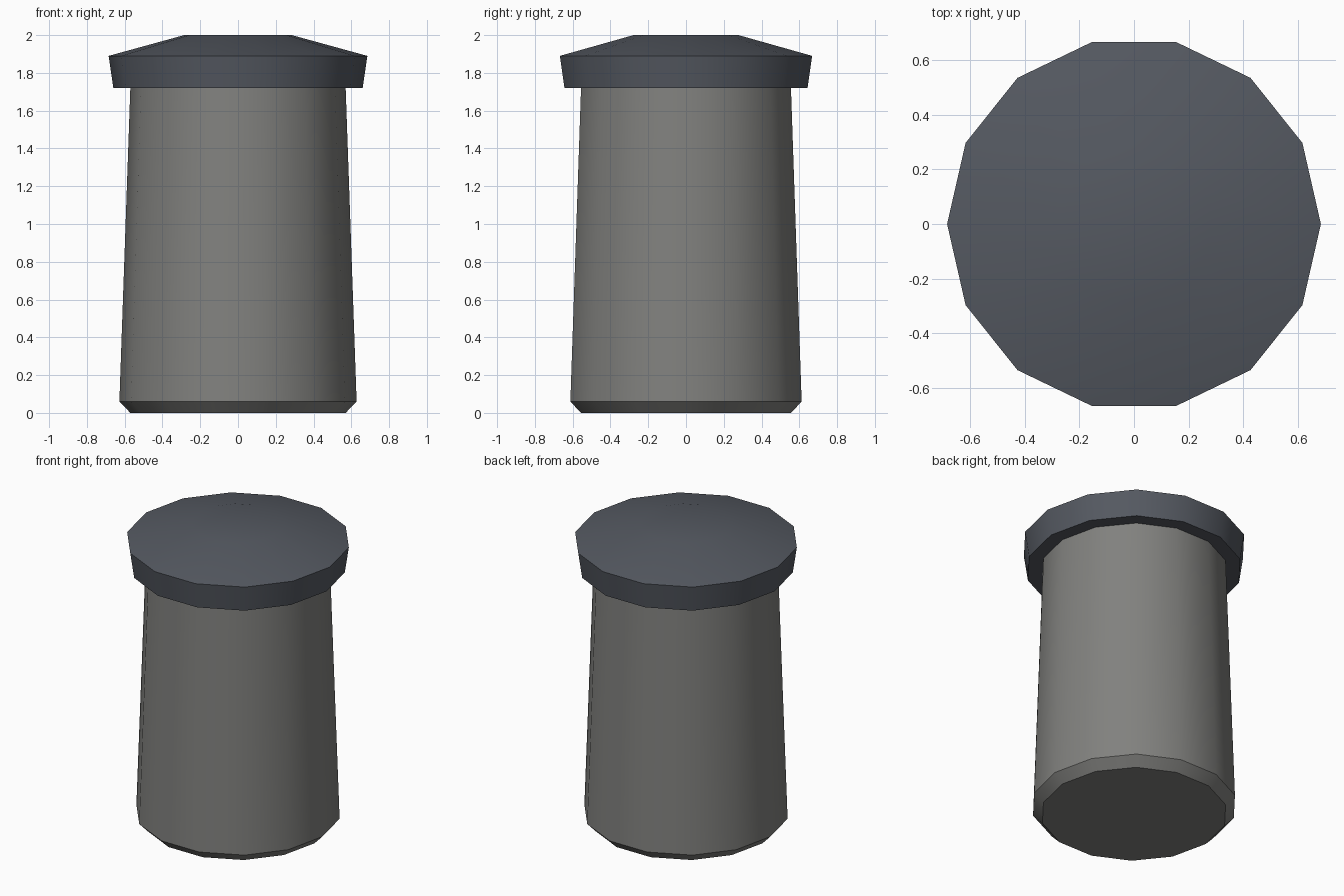
import bpy, bmesh
from math import pi, cos, sin, radians

if "Cube" in bpy.data.objects:
    bpy.data.objects.remove(bpy.data.objects["Cube"])

SIDES = 14


def turned(name, profile, color):
    """Closed, faceted solid of revolution from (radius, z) pairs, bottom to top."""
    bm = bmesh.new()
    rings = [[bm.verts.new((r * cos(2 * pi * i / SIDES), r * sin(2 * pi * i / SIDES), z))
              for i in range(SIDES)] for r, z in profile]
    for low, high in zip(rings, rings[1:]):
        for i in range(SIDES):
            j = (i + 1) % SIDES
            bm.faces.new((low[i], low[j], high[j], high[i]))
    bm.faces.new(rings[0][::-1])
    bm.faces.new(rings[-1])
    mesh = bpy.data.meshes.new(name)
    bm.to_mesh(mesh)
    bm.free()
    obj = bpy.data.objects.new(name, mesh)
    bpy.context.collection.objects.link(obj)
    mat = bpy.data.materials.new(name + "_color")
    mat.diffuse_color = (*color, 1)
    mat.use_nodes = True
    mat.node_tree.nodes["Principled BSDF"].inputs["Base Color"].default_value = mat.diffuse_color
    mesh.materials.append(mat)
    bpy.ops.object.select_all(action='DESELECT')
    obj.select_set(True)
    bpy.context.view_layer.objects.active = obj
    bpy.ops.object.shade_smooth_by_angle(angle=radians(30))
    return obj


# Tapered body with a chamfered foot
turned("body", [(0.57, 0), (0.628, 0.06), (0.57, 1.72)], (0.22, 0.22, 0.21))

# Overhanging lid with a shallow sloped top
turned("lid", [(0.66, 1.72), (0.685, 1.89), (0.285, 2.0)], (0.09, 0.10, 0.12))
